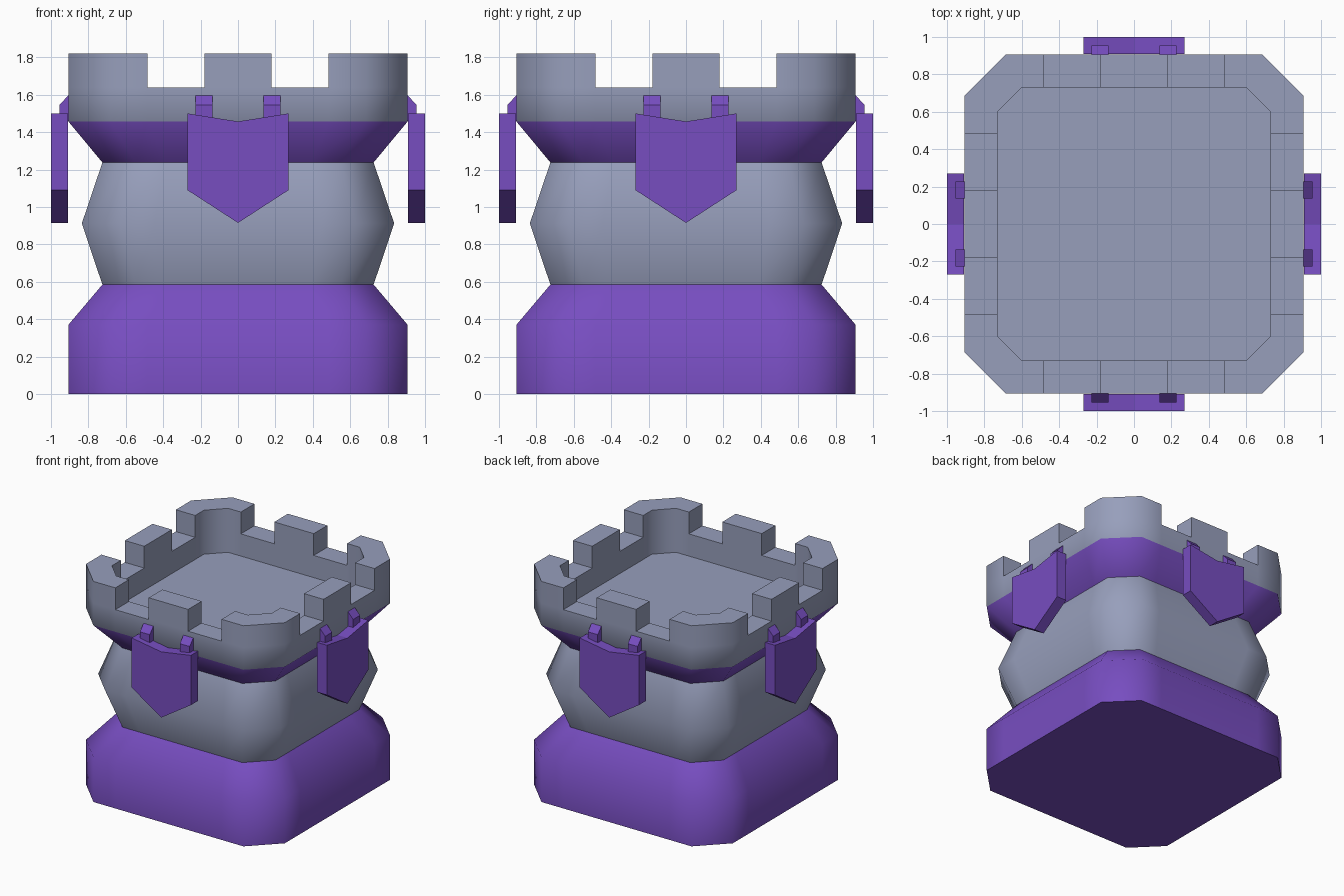
import bpy, bmesh, math
from mathutils import Matrix, Vector

if "Cube" in bpy.data.objects:
    bpy.data.objects.remove(bpy.data.objects["Cube"])


def material(name, rgb):
    m = bpy.data.materials.new(name)
    m.diffuse_color = (*rgb, 1)
    m.use_nodes = True
    m.node_tree.nodes["Principled BSDF"].inputs["Base Color"].default_value = m.diffuse_color
    return m


STONE = material("grey_stone", (0.31, 0.345, 0.50))
PURPLE = material("purple_paint", (0.185, 0.075, 0.53))


def finish(bm, name, mats, angle=None):
    bmesh.ops.remove_doubles(bm, verts=bm.verts, dist=0.0005)
    bmesh.ops.recalc_face_normals(bm, faces=bm.faces)
    mesh = bpy.data.meshes.new(name)
    bm.to_mesh(mesh)
    bm.free()
    for m in mats:
        mesh.materials.append(m)
    ob = bpy.data.objects.new(name, mesh)
    bpy.context.collection.objects.link(ob)
    if angle:
        bpy.ops.object.select_all(action='DESELECT')
        ob.select_set(True)
        bpy.context.view_layer.objects.active = ob
        bpy.ops.object.shade_smooth_by_angle(angle=math.radians(angle))
    return ob


def plan(half, us):
    """Chamfered square outline: one side's nodes repeated four times."""
    pts = []
    for k in range(4):
        r = Matrix.Rotation(k * math.pi / 2, 2)
        pts += [r @ Vector((u, -half)) for u in us]
    return pts


# Tower body: stacked outlines up to the rim, hollow top with merlons
R = 0.907
FLOOR, RIM, TOP = 1.457, 1.64, 1.82
outer = plan(R, (-0.685, -0.485, -0.18, 0.18, 0.485, 0.685))
inner = plan(0.73, (-0.60, -0.485, -0.18, 0.18, 0.485, 0.60))
N = len(outer)
HIGH = (True, False, True, False, True, True)   # merlon pattern per side

bm = bmesh.new()


def ring(pts, z, scale=1.0):
    return [bm.verts.new((p.x * scale, p.y * scale, z)) for p in pts]


def band(a, b, mat=0, only=None):
    for i in range(N):
        if only is None or only[i]:
            j = (i + 1) % N
            bm.faces.new((a[i], a[j], b[j], b[i])).material_index = mat


sections = [(0, R, 1), (0.37, R, 1), (0.585, 0.725, 0), (0.912, 0.835, 0),
            (1.238, 0.725, 1), (FLOOR, R, 0), (RIM, R, 0)]
rings = [ring(outer, z, w / R) for z, w, _ in sections]
for k in range(len(rings) - 1):
    band(rings[k], rings[k + 1], sections[k][2])
bm.faces.new(rings[0][::-1]).material_index = 1

high = [HIGH[i % 6] for i in range(N)]
low = [not h for h in high]
in_floor, in_rim = ring(inner, FLOOR), ring(inner, RIM)
out_top, in_top = ring(outer, TOP), ring(inner, TOP)
out_rim = rings[-1]
bm.faces.new(in_floor)
band(in_floor, in_rim)
band(out_rim, in_rim, only=low)
band(out_rim, out_top, only=high)
band(in_rim, in_top, only=high)
band(out_top, in_top, only=high)
for i in range(N):                      # merlon end faces
    if high[i] != high[i - 1]:
        bm.faces.new((out_rim[i], out_top[i], in_top[i], in_rim[i]))
bmesh.ops.delete(bm, geom=[v for v in bm.verts if not v.link_faces], context='VERTS')
finish(bm, "tower_body", [STONE, PURPLE], 50)


def prism(name, pts, offset, turn):
    """Extrude a 3D outline by an offset, then turn it to its wall."""
    bm = bmesh.new()
    a = [bm.verts.new(p) for p in pts]
    b = [bm.verts.new(Vector(p) + Vector(offset)) for p in pts]
    bm.faces.new(a)
    bm.faces.new(b[::-1])
    for i in range(len(a)):
        j = (i + 1) % len(a)
        bm.faces.new((a[i], a[j], b[j], b[i]))
    bm.transform(Matrix.Rotation(turn, 4, 'Z'))
    return finish(bm, name, [PURPLE])


# Shields with two hanging straps on each wall
shield = [(-0.27, 1.50), (0, 1.457), (0.27, 1.50), (0.27, 1.09), (0, 0.915), (-0.27, 1.09)]
strap = [(-0.90, 1.597), (-0.907, 1.597), (-0.955, 1.545), (-0.955, 1.46), (-0.90, 1.46)]
for side, label in enumerate(("front", "right", "back", "left")):
    turn = side * math.pi / 2
    prism(label + "_shield", [(x, -1.0, z) for x, z in shield], (0, 0.09, 0), turn)
    for n, x in enumerate((-0.227, 0.137)):
        prism(f"{label}_shield_strap_{n + 1}", [(x, y, z) for y, z in strap], (0.09, 0, 0), turn)
